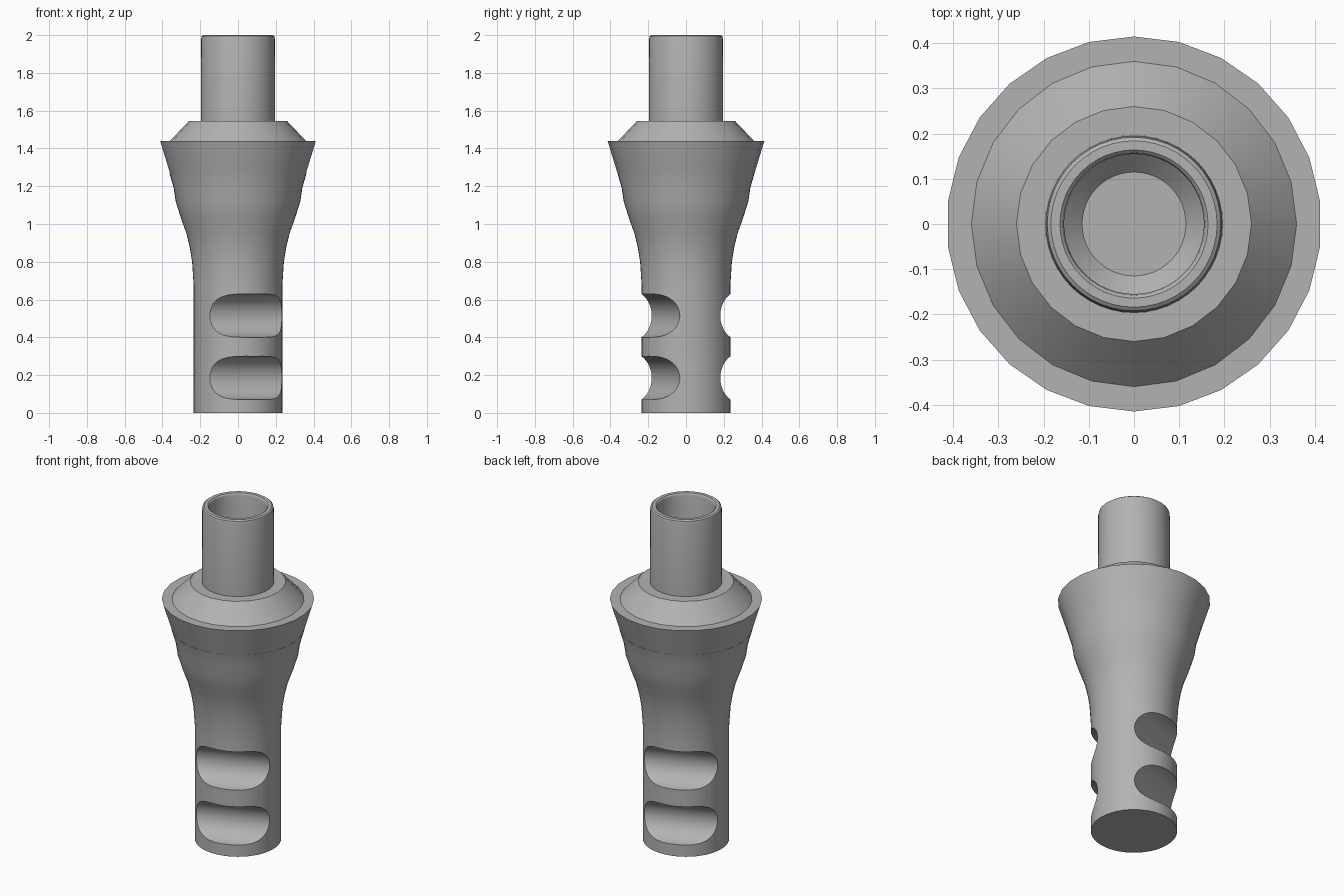
import bpy
import bmesh
from math import cos, sin, pi, radians
from mathutils import Matrix, Vector

cube = bpy.data.objects.get("Cube")
if cube:
    bpy.data.objects.remove(cube, do_unlink=True)

metal = bpy.data.materials.new("grey metal")
metal.use_nodes = True
colour = (0.45, 0.45, 0.45, 1)
metal.diffuse_color = colour
metal.node_tree.nodes["Principled BSDF"].inputs["Base Color"].default_value = colour


def add_object(name, bm):
    mesh = bpy.data.meshes.new(name)
    bm.to_mesh(mesh)
    bm.free()
    mesh.materials.append(metal)
    obj = bpy.data.objects.new(name, mesh)
    bpy.context.collection.objects.link(obj)
    return obj


def lathe(name, profile, sides, cap_start=False, cap_end=False):
    """Revolve (radius, height) points around z, listed up the outside."""
    bm = bmesh.new()
    angles = [pi / 2 + 2 * pi * i / sides for i in range(sides)]
    rings = [[bm.verts.new((r * cos(a), r * sin(a), z)) for a in angles]
             for r, z in profile]
    for low, high in zip(rings, rings[1:]):
        for i in range(sides):
            j = (i + 1) % sides
            bm.faces.new((low[i], low[j], high[j], high[i]))
    if cap_start:
        bm.faces.new(rings[0][::-1])
    if cap_end:
        bm.faces.new(rings[-1])
    return add_object(name, bm)


def select_only(obj):
    bpy.ops.object.select_all(action='DESELECT')
    obj.select_set(True)
    bpy.context.view_layer.objects.active = obj


def smooth(obj, angle=30):
    select_only(obj)
    bpy.ops.object.shade_smooth_by_angle(angle=radians(angle))


# Lower shaft, flaring to the seam under the skirt
shaft = lathe("shaft", [(0.235, 0), (0.235, 0.68), (0.243, 0.8), (0.256, 0.88),
                        (0.273, 0.95), (0.302, 1.03), (0.33, 1.12),
                        (0.34, 1.19), (0.363, 1.27)], 52, True, True)

# Two straight grooves on each of two opposite sides
for turn in (0, 180):
    for height in (0.185, 0.515):
        heading = radians(-68.7 + turn)
        outward = Vector((cos(heading), sin(heading), 0))
        place = (Matrix.Translation(outward * 0.23 + Vector((0, 0, height)))
                 @ Matrix.Rotation(heading, 4, 'Z')
                 @ Matrix.Rotation(pi / 2, 4, 'X'))
        bm = bmesh.new()
        bmesh.ops.create_cone(bm, cap_ends=True, segments=48, radius1=0.115,
                              radius2=0.115, depth=1, matrix=place)
        cutter = add_object("groove_cutter", bm)
        cutter.hide_render = True
        cut = shaft.modifiers.new("groove", 'BOOLEAN')
        cut.operation = 'DIFFERENCE'
        cut.solver = 'EXACT'
        cut.object = cutter
        select_only(shaft)
        bpy.ops.object.modifier_apply(modifier=cut.name)
        bpy.data.objects.remove(cutter, do_unlink=True)
smooth(shaft)

# Skirt with its flat rim
smooth(lathe("skirt", [(0.363, 1.27), (0.415, 1.44), (0.3, 1.44)], 26))

# Sloped collar with a flat shoulder
smooth(lathe("collar", [(0.36, 1.44), (0.26, 1.545), (0.18, 1.545)], 24))

# Hollow post with rounded lip, bore and conical bore floor
smooth(lathe("post", [(0.197, 1.3), (0.197, 1.545), (0.195, 1.98),
                      (0.192, 1.994), (0.184, 2), (0.164, 2), (0.158, 1.994),
                      (0.155, 1.98), (0.155, 1.36), (0.115, 1.32)],
             48, True, True))
